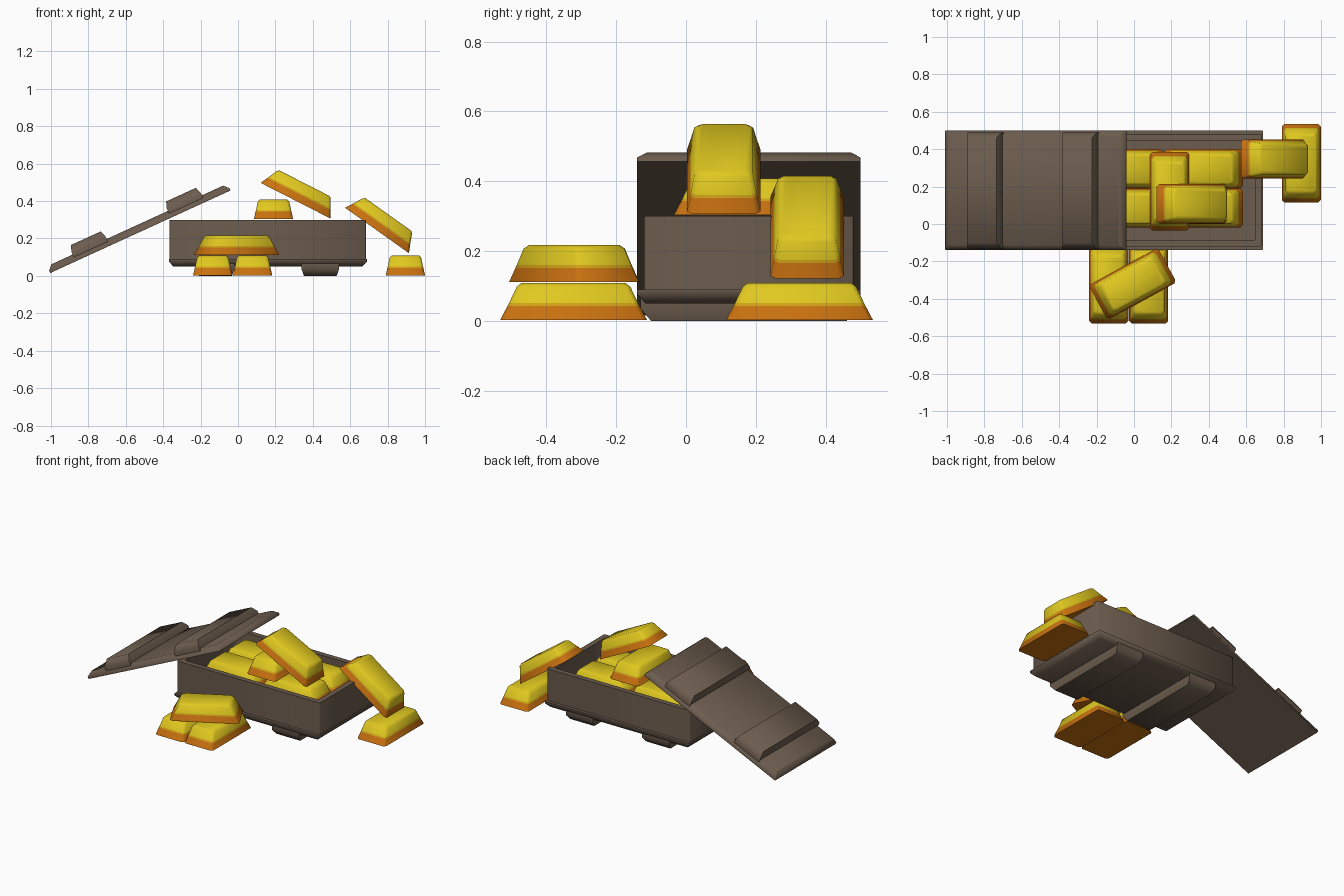
import bpy, bmesh, math
from mathutils import Matrix, Vector

if "Cube" in bpy.data.objects:
    bpy.data.objects.remove(bpy.data.objects["Cube"])


def material(name, rgb):
    m = bpy.data.materials.new(name)
    m.diffuse_color = (*rgb, 1)
    m.use_nodes = True
    m.node_tree.nodes["Principled BSDF"].inputs["Base Color"].default_value = m.diffuse_color
    return m


WOOD = material("brown_wood", (0.15, 0.107, 0.076))
YELLOW = material("bright_gold", (0.75, 0.58, 0.014))
AMBER = material("amber_gold", (0.64, 0.36, 0.008))
ORANGE = material("orange_gold", (0.58, 0.165, 0.005))


def ring(sx, sy, z, cut):
    """Rectangle with clipped corners, counter-clockwise."""
    x, y = sx / 2, sy / 2
    if not cut:
        return [(-x, -y, z), (x, -y, z), (x, y, z), (-x, y, z)]
    return [(-x + cut, -y, z), (x - cut, -y, z), (x, -y + cut, z), (x, y - cut, z),
            (x - cut, y, z), (-x + cut, y, z), (-x, y - cut, z), (-x, -y + cut, z)]


def loft(name, rings, matrix, mats, bands=None, cut=0.0, closed=False):
    """Skin a stack of (size x, size y, z) rings; closed joins last to first."""
    bm = bmesh.new()
    loops = [[bm.verts.new(p) for p in ring(*r, cut)] for r in rings]
    pairs = list(zip(loops, loops[1:]))
    if closed:
        pairs.append((loops[-1], loops[0]))
    for i, (a, b) in enumerate(pairs):
        for k in range(len(a)):
            n = (k + 1) % len(a)
            f = bm.faces.new((a[k], a[n], b[n], b[k]))
            f.material_index = bands[i] if bands else 0
    if not closed:
        bm.faces.new(loops[0][::-1]).material_index = bands[0] if bands else 0
        bm.faces.new(loops[-1]).material_index = bands[-1] if bands else 0
    bmesh.ops.recalc_face_normals(bm, faces=bm.faces)
    me = bpy.data.meshes.new(name)
    bm.to_mesh(me)
    bm.free()
    for m in mats:
        me.materials.append(m)
    ob = bpy.data.objects.new(name, me)
    bpy.context.collection.objects.link(ob)
    ob.matrix_world = matrix
    bpy.ops.object.select_all(action='DESELECT')
    ob.select_set(True)
    bpy.context.view_layer.objects.active = ob
    bpy.ops.object.shade_smooth_by_angle(angle=math.radians(50))
    return ob


def place(loc, yaw=0, tilt=0):
    return (Matrix.Translation(Vector(loc)) @ Matrix.Rotation(math.radians(yaw), 4, 'Z')
            @ Matrix.Rotation(math.radians(tilt), 4, 'Y'))


def board(name, matrix):
    """Chamfered panel with two tapered battens; used for base and lid."""
    loft(name + "_panel", [(1.06, 0.64, 0), (1.06, 0.64, 0.014), (1.01, 0.59, 0.04)],
         matrix, [WOOD], cut=0.004)
    for i, x in enumerate((-0.28, 0.28)):
        loft(f"{name}_batten_{i + 1}",
             [(0.20, 0.62, 0.025), (0.20, 0.62, 0.055), (0.175, 0.56, 0.09)],
             matrix @ Matrix.Translation((x, 0, 0)), [WOOD])


def bar(name, loc, yaw=0, tilt=0):
    """Ingot, long along x, with colour bands by height."""
    rings = [(0.42, 0.21, 0), (0.378, 0.192, 0.04), (0.37, 0.188, 0.048),
             (0.325, 0.168, 0.095), (0.30, 0.148, 0.105)]
    loft(name, rings, place(loc, yaw, tilt), [ORANGE, AMBER, YELLOW],
         bands=[0, 1, 2, 2], cut=0.014)


# crate: base (board turned upside down) and hollow walls
CX, CY = 0.16, 0.18
board("base", Matrix.Translation((CX, CY, 0.09)) @ Matrix.Rotation(math.pi, 4, 'X'))
loft("crate_walls", [(1.05, 0.60, 0.088), (1.05, 0.60, 0.30), (0.98, 0.53, 0.30),
                     (0.98, 0.53, 0.088)], place((CX, CY, 0)), [WOOD], cut=0.006, closed=True)

# lid leaning on the crate's left end
board("lid", place((-0.522, CY, 0.236), tilt=-24.6))

# two layers of bars packed in the crate
for layer, z in enumerate((0.09, 0.195)):
    for i, dx in enumerate((-0.212, 0.212)):
        for j, dy in enumerate((-0.105, 0.105)):
            bar(f"packed_bar_{layer}{i}{j}", (CX + dx, 0.19 + dy, z))

# bars heaped on top and spilling over the right end
bar("crosswise_bar", (0.19, 0.175, 0.303), yaw=90)
bar("leaning_bar", (0.308, 0.108, 0.402), tilt=27)
bar("spilling_bar", (0.743, 0.347, 0.243), tilt=35.4)
bar("right_floor_bar", (0.895, 0.325, 0.003), yaw=90)

# stack of bars on the ground in front
bar("front_floor_bar_1", (-0.135, -0.322, 0.003), yaw=90)
bar("front_floor_bar_2", (0.078, -0.322, 0.003), yaw=90)
bar("front_top_bar", (-0.007, -0.32, 0.112), yaw=28.7)
